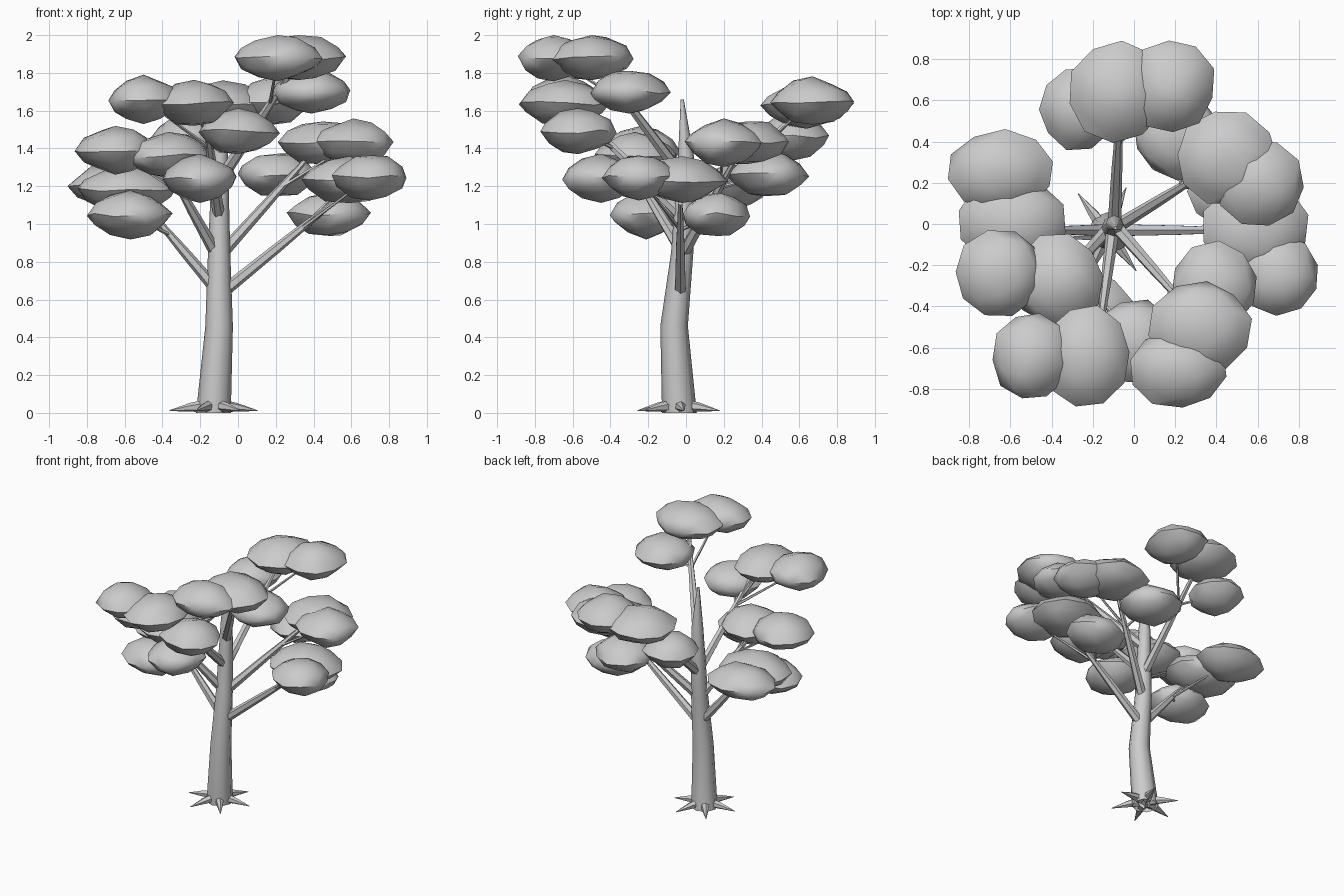
import bpy, bmesh, math, random
from mathutils import Vector, Matrix

if "Cube" in bpy.data.objects:
    bpy.data.objects.remove(bpy.data.objects["Cube"])

random.seed(11)


def finish(name, bm, angle):
    me = bpy.data.meshes.new(name)
    bmesh.ops.recalc_face_normals(bm, faces=bm.faces)
    bm.to_mesh(me)
    bm.free()
    ob = bpy.data.objects.new(name, me)
    bpy.context.collection.objects.link(ob)
    bpy.ops.object.select_all(action='DESELECT')
    ob.select_set(True)
    bpy.context.view_layer.objects.active = ob
    bpy.ops.object.shade_smooth_by_angle(angle=math.radians(angle))
    return ob


def tube(name, pts, radii, sides=8, flat=False):
    """Tapered tube through points; flat keeps the rings horizontal."""
    bm = bmesh.new()
    pts = [Vector(p) for p in pts]
    rings = []
    for i, (p, r) in enumerate(zip(pts, radii)):
        d = pts[min(i + 1, len(pts) - 1)] - pts[max(i - 1, 0)]
        q = Vector((0, 0, 1)).rotation_difference(Vector((0, 0, 1)) if flat else d)
        rings.append([bm.verts.new(p + q @ Vector((r * math.cos(t), r * math.sin(t), 0)))
                      for t in (2 * math.pi * k / sides for k in range(sides))])
    for a, b in zip(rings, rings[1:]):
        for k in range(sides):
            n = (k + 1) % sides
            bm.faces.new((a[k], a[n], b[n], b[k]))
    bm.faces.new(rings[-1])
    return finish(name, bm, 50)


def leaf_clump(name, x, y, z, rx, ry, h=0.122):
    """Flattened low-poly ball with a pointed, uneven rim."""
    bm = bmesh.new()
    bmesh.ops.create_icosphere(bm, subdivisions=2, radius=1)
    turn = Matrix.Rotation(random.uniform(0, 6.28), 3, 'Z')
    for v in bm.verts:
        c = turn @ v.co
        rim = 1 - abs(c.z)
        w = random.uniform(0.94, 1.04) + 0.08 * rim ** 2
        flat = math.copysign(abs(c.z) ** 1.15, c.z) + random.uniform(-.09, .09)
        v.co = (x + c.x * rx * w, y + c.y * ry * w, min(2.0, z + flat * h))
    return finish(name, bm, 45)


# Trunk with a slight bend
tube("trunk",
     [(-.13, -.035, 0), (-.10, -.063, .46), (-.10, -.02, .85), (-.095, .0, 1.36), (-.09, -.02, 1.66)],
     [.092, .073, .059, .042, .008], flat=True)

# Root spikes
for k in range(6):
    a = math.radians(7 + 60 * k)
    d = Vector((math.cos(a), math.sin(a), 0))
    c = Vector((-.13, -.04, 0))
    tube(f"root_{k}", [c + d * .04 + Vector((0, 0, .038)), c + d * .12 + Vector((0, 0, .03)),
                       c + d * .235 + Vector((0, 0, .012))], [.034, .024, .002], 6)

# Branches: start on the trunk, tip, then three clumps (x, y, z, rx, ry)
limbs = [
    ((-.08, -.03, .64), (.50, -.03, 1.11),
     [(.48, .16, 1.05, .21, .17), (.59, -.02, 1.23, .25, .22), (.70, -.25, 1.25, .19, .18)]),
    ((-.12, -.03, .66), (-.46, -.03, 1.06),
     [(-.57, -.21, 1.05, .21, .18), (-.59, .01, 1.18, .25, .21), (-.65, .26, 1.20, .24, .18)]),
    ((-.08, -.01, .85), (.36, .26, 1.34),
     [(.21, .43, 1.26, .20, .20), (.45, .32, 1.43, .23, .22), (.61, .20, 1.43, .20, .20)]),
    ((-.12, -.02, .85), (-.36, -.28, 1.28),
     [(-.20, -.45, 1.24, .19, .20), (-.37, -.27, 1.36, .21, .21), (-.65, -.24, 1.39, .20, .20)]),
    ((-.10, -.01, 1.03), (-.17, -.54, 1.56),
     [(0, -.57, 1.49, .20, .19), (-.23, -.64, 1.64, .20, .23), (-.50, -.64, 1.66, .18, .20)]),
    ((-.095, 0, 1.03), (-.07, .55, 1.55),
     [(-.27, .56, 1.46, .18, .19), (-.08, .64, 1.63, .22, .23), (.18, .67, 1.65, .20, .21)]),
    ((-.09, -.01, 1.24), (.28, -.43, 1.80),
     [(.39, -.30, 1.70, .20, .20), (.32, -.50, 1.88, .23, .21), (.21, -.70, 1.88, .22, .18)]),
]
for i, (start, tip, clumps) in enumerate(limbs):
    s, t = Vector(start), Vector(tip)
    tube(f"branch_{i}", [s, s.lerp(t, .5), t], [.033, .026, .013], 6)
    # Twigs and leaves
    for j, c in enumerate(clumps):
        tube(f"twig_{i}_{j}", [s.lerp(t, .7), Vector(c[:3])], [.011, .005], 5)
        leaf_clump(f"leaves_{i}_{j}", *c)
